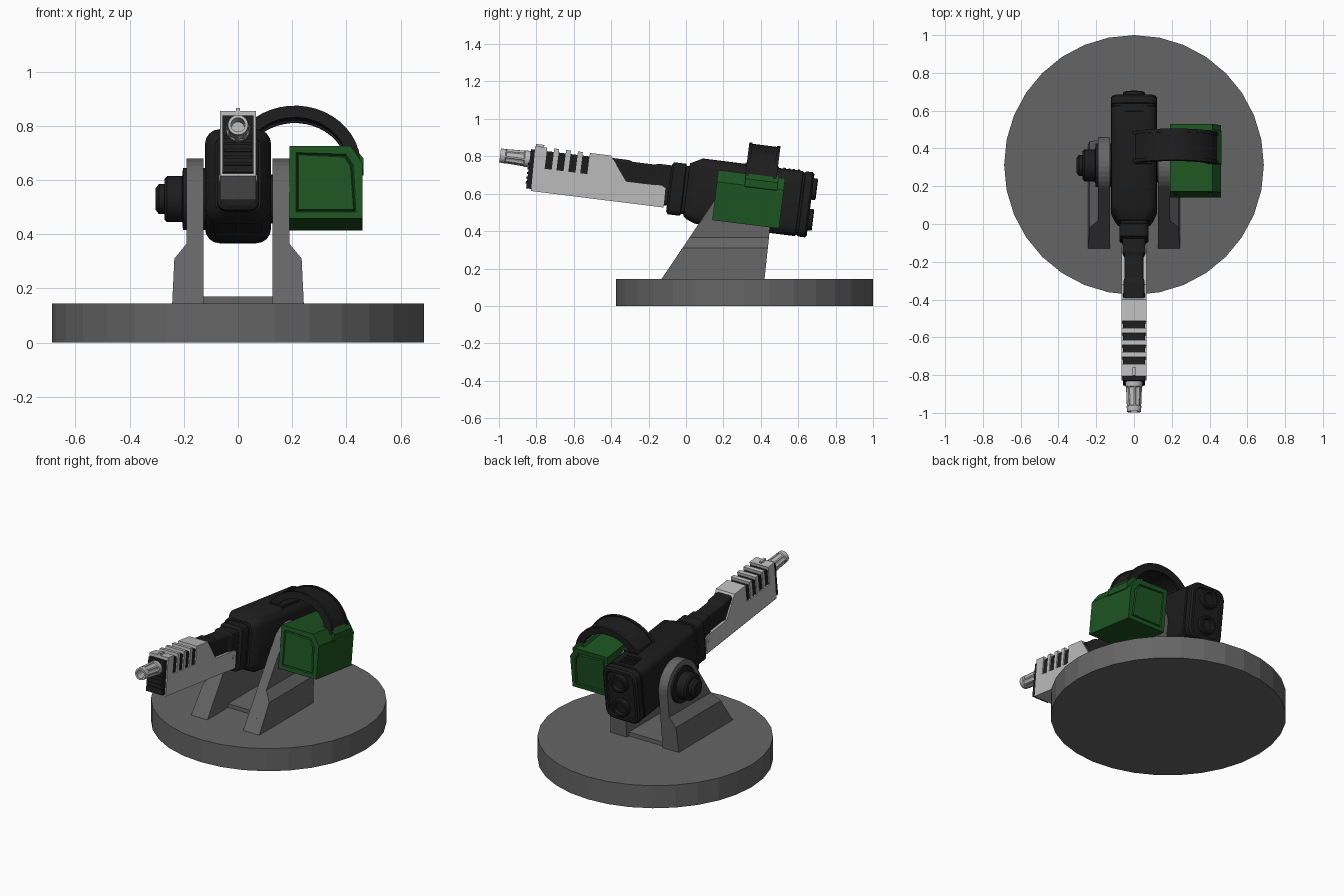
import bpy, bmesh
from math import sin, cos, pi, radians
from mathutils import Matrix, Vector

if "Cube" in bpy.data.objects:
    bpy.data.objects.remove(bpy.data.objects["Cube"])


def material(name, rgb):
    m = bpy.data.materials.new(name)
    m.diffuse_color = (*rgb, 1)
    m.use_nodes = True
    m.node_tree.nodes["Principled BSDF"].inputs["Base Color"].default_value = m.diffuse_color
    return m


BLACK = material("black", (0.012, 0.012, 0.012))
GREEN = material("green", (0.012, 0.09, 0.015))
SILVER = material("silver", (0.5, 0.5, 0.5))
GREY = material("grey", (0.13, 0.13, 0.13))

# Gun parts are built level around the pivot, then tilted by this matrix
TILT = Matrix.Translation((0, 0.31, 0.53)) @ Matrix.Rotation(radians(-7.1), 4, 'X')
LEVEL = Matrix.Identity(4)


def finish(name, bm, mat, matrix=LEVEL, smooth=None):
    bmesh.ops.recalc_face_normals(bm, faces=bm.faces)
    bm.transform(matrix)
    me = bpy.data.meshes.new(name)
    bm.to_mesh(me)
    bm.free()
    me.materials.append(mat)
    ob = bpy.data.objects.new(name, me)
    bpy.context.collection.objects.link(ob)
    if smooth:
        bpy.ops.object.select_all(action='DESELECT')
        ob.select_set(True)
        bpy.context.view_layer.objects.active = ob
        bpy.ops.object.shade_smooth_by_angle(angle=radians(smooth))
    return ob


def skin(rings):
    """Bridge equal-length rings of points and cap both ends."""
    bm = bmesh.new()
    vs = [[bm.verts.new(p) for p in r] for r in rings]
    n = len(vs[0])
    for a, b in zip(vs, vs[1:]):
        for i in range(n):
            bm.faces.new((a[i], a[(i + 1) % n], b[(i + 1) % n], b[i]))
    bm.faces.new(vs[0][::-1])
    bm.faces.new(vs[-1])
    return bm


def prism_x(pts, lo, hi):
    return skin([[(x, y, z) for y, z in pts] for x in (lo, hi)])


def prism_y(pts, lo, hi):
    return skin([[(x, y, z) for x, z in pts] for y in (lo, hi)])


def box(x0, x1, y0, y1, z0, z1):
    return prism_y([(x0, z0), (x1, z0), (x1, z1), (x0, z1)], y0, y1)


def round_ring(y, w, lo, hi, r, seg=4):
    """Rounded rectangle across the barrel axis."""
    pts = []
    for k, (cx, cz) in enumerate(((w - r, hi - r), (r - w, hi - r), (r - w, lo + r), (w - r, lo + r))):
        for i in range(seg + 1):
            a = (k + i / seg) * pi / 2
            pts.append((cx + r * cos(a), y, cz + r * sin(a)))
    return pts


def lathe(steps, axis, centre, n=24):
    """Stacked circles (position along axis, radius)."""
    rings = []
    for t, r in steps:
        ring = []
        for i in range(n):
            a, b = r * cos(2 * pi * i / n), r * sin(2 * pi * i / n)
            p = {'X': (t, a, b), 'Y': (a, t, b), 'Z': (a, b, t)}[axis]
            ring.append(Vector(p) + Vector(centre))
        rings.append(ring)
    return skin(rings)


# Round base
finish("base_disc", lathe([(0, 0.6875), (0.145, 0.6875)], 'Z', (0, 0.3125, 0), 32), GREY)

# Yoke arms with flared feet, mirrored
arc = [(0.31 + 0.15 * cos(radians(-6 + 152 * i / 14)), 0.53 + 0.15 * sin(radians(-6 + 152 * i / 14)))
       for i in range(15)]
arm = [(-0.13, 0.145), (0.42, 0.145)] + arc
for s, side in ((1, "right"), (-1, "left")):
    finish("yoke_arm_" + side, prism_x(arm, 0.127 * s, 0.19 * s), GREY)
    foot = []
    for z, x in ((0.145, 0.243), (0.31, 0.235), (0.365, 0.19)):
        f, b = -0.13 + (z - 0.145) * 0.6745, 0.42 + (z - 0.145) * 0.107
        foot.append([(0.16 * s, f, z), (x * s, f, z), (x * s, b, z), (0.16 * s, b, z)])
    finish("yoke_foot_" + side, skin(foot), GREY)
finish("yoke_crossbar", box(-0.13, 0.13, 0.08, 0.40, 0.14, 0.17), GREY)

# Pivot knob on the left, axle through to the box on the right
finish("pivot_knob", lathe([(-0.12, 0.115), (-0.203, 0.115), (-0.206, 0.085), (-0.262, 0.085), (-0.272, 0.075),
                            (-0.272, 0.056), (-0.292, 0.056), (-0.304, 0.04)], 'X', (0, 0.31, 0.53)), BLACK, smooth=30)
finish("pivot_axle", lathe([(0.1, 0.09), (0.2, 0.09)], 'X', (0, 0.31, 0.53)), BLACK, smooth=30)

# Gun body: rounded block tapering forward, groove and cap at the rear
finish("gun_body", skin([round_ring(*s) for s in (
    (-0.315, 0.085, -0.09, 0.195, 0.04), (-0.295, 0.10, -0.105, 0.205, 0.045),
    (-0.25, 0.122, -0.122, 0.229, 0.055), (0.29, 0.122, -0.122, 0.229, 0.055),
    (0.293, 0.116, -0.116, 0.223, 0.05), (0.303, 0.116, -0.116, 0.223, 0.05),
    (0.306, 0.122, -0.122, 0.229, 0.055), (0.342, 0.122, -0.122, 0.229, 0.055),
    (0.352, 0.112, -0.112, 0.219, 0.05), (0.352, 0.095, -0.095, 0.202, 0.04),
    (0.344, 0.09, -0.09, 0.197, 0.04))]), BLACK, TILT, 30)
for v, nm in ((0.14, "upper"), (-0.025, "lower")):
    finish("rear_port_" + nm, lathe([(0.33, 0.058), (0.37, 0.058), (0.375, 0.052), (0.375, 0.04), (0.355, 0.036)],
                                    'Y', (0, 0, v)), BLACK, TILT, 30)

# Collar in front of the body
finish("collar", skin([round_ring(*s) for s in (
    (-0.41, 0.065, -0.075, 0.175, 0.03), (-0.40, 0.078, -0.09, 0.19, 0.035), (-0.335, 0.078, -0.09, 0.19, 0.035),
    (-0.33, 0.072, -0.08, 0.18, 0.03), (-0.30, 0.072, -0.08, 0.18, 0.03))]), BLACK, TILT, 30)

# Receiver and black core inside the handguard
finish("receiver", skin([round_ring(*s) for s in (
    (-0.75, 0.056, -0.045, 0.172, 0.015), (-0.64, 0.056, -0.045, 0.172, 0.015),
    (-0.62, 0.05, -0.045, 0.165, 0.015), (-0.50, 0.05, -0.045, 0.165, 0.015),
    (-0.48, 0.06, -0.045, 0.172, 0.015), (-0.39, 0.06, -0.045, 0.172, 0.015))]), BLACK, TILT)
finish("handguard_core", box(-0.058, 0.058, -1.168, -0.70, -0.046, 0.165), BLACK, TILT)

# Silver handguard: side profile with four slots cut in the top
guard = [(-1.14, -0.057), (-0.426, -0.057), (-0.429, 0.047), (-0.45, 0.058), (-0.642, 0.058), (-0.739, 0.184)]
for i in range(4):
    c = -0.872 - 0.064 * i
    guard += [(c + 0.019, 0.184), (c + 0.019, 0.07), (c - 0.019, 0.07), (c - 0.019, 0.184)]
guard += [(-1.147, 0.184)]
finish("handguard", prism_x(guard, -0.066, 0.066), SILVER, TILT)
finish("front_sight", box(-0.008, 0.008, -1.145, -1.10, 0.17, 0.196), SILVER, TILT)
for s, side in ((1, "right"), (-1, "left")):
    finish("handguard_screw_" + side, lathe([(0.06 * s, 0.013), (0.07 * s, 0.013)], 'X', (0, -0.455, 0.02), 12),
           SILVER, TILT)

# Nose ribs
for i in range(5):
    v = -0.02 + 0.025 * i
    finish(f"nose_rib_{i + 1}", box(-0.05, 0.05, -1.174, -1.16, v, v + 0.012), BLACK, TILT)

# Fluted hollow muzzle
rings = []
for y, r, flute in ((-1.15, 0.044, 0), (-1.195, 0.044, 0), (-1.20, 0.042, 0.005), (-1.295, 0.038, 0.005),
                    (-1.30, 0.039, 0), (-1.328, 0.037, 0), (-1.328, 0.026, 0), (-1.22, 0.024, 0)):
    ring = []
    for i in range(32):
        a, q = 2 * pi * i / 32, r - flute * (i % 4 in (1, 2))
        ring.append((q * cos(a), y, 0.111 + q * sin(a)))
    rings.append(ring)
finish("muzzle", skin(rings), SILVER, TILT, 25)

# Green ammunition box with grooved panels on its ends and outer side
bm = prism_y([(0.19, -0.092), (0.46, -0.092), (0.46, 0.115), (0.415, 0.178), (0.19, 0.178)], -0.16, 0.2)
bm.normal_update()
ends = [f for f in bm.faces if abs(f.normal.y) > 0.9]
bmesh.ops.recalc_face_normals(bm, faces=bm.faces)
bmesh.ops.inset_individual(bm, faces=ends, thickness=0.035)
bmesh.ops.inset_individual(bm, faces=ends, thickness=0.006, depth=-0.008)
bmesh.ops.inset_individual(bm, faces=ends, thickness=0.006, depth=0.008)
finish("ammo_box", bm, GREEN, TILT)
finish("ammo_box_socket", prism_y([(0.37, 0.16), (0.45, 0.10), (0.464, 0.11), (0.464, 0.15),
                                   (0.425, 0.194), (0.385, 0.194)], -0.01, 0.165), GREEN, TILT)

# Curved feed chute: a band with raised edges, swept from body top to box
def chute(t0, t1, y0, y1):
    outer, inner = [], []
    for i in range(21):
        a = radians(168 - 162 * i / 20)
        for lst, t in ((outer, t1), (inner, t0)):
            lst.append((0.21 + (0.185 + t) * cos(a) * 1.1, 0.125 + (0.185 + t) * sin(a)))
    return prism_y(outer + inner[::-1], y0, y1)


finish("feed_chute", chute(0.0, 0.03, -0.008, 0.148), BLACK, TILT, 30)
for y, nm in ((-0.014, "front"), (0.136, "rear")):
    finish("chute_edge_" + nm, chute(-0.008, 0.036, y, y + 0.018), BLACK, TILT, 30)

# Chute mount and vent ribs on top of the body
finish("chute_mount", box(0.0, 0.095, -0.02, 0.16, 0.19, 0.236), BLACK, TILT)
for i in range(4):
    finish(f"vent_rib_{i + 1}", box(-0.05, 0.05, 0.185 + 0.025 * i, 0.197 + 0.025 * i, 0.22, 0.234), BLACK, TILT)
